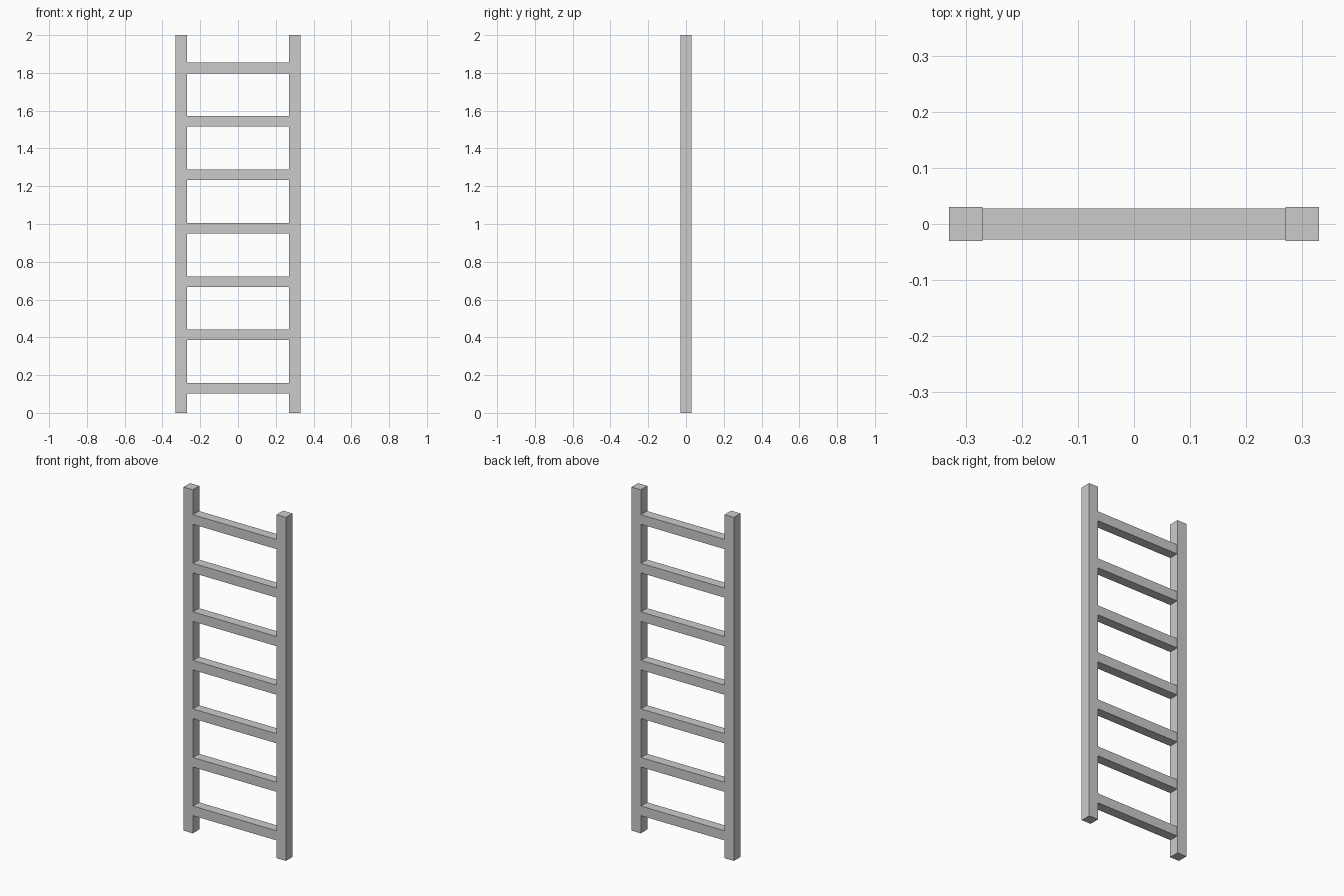
import bpy

if "Cube" in bpy.data.objects:
    bpy.data.objects.remove(bpy.data.objects["Cube"])


def box(name, centre, size):
    bpy.ops.mesh.primitive_cube_add(size=1, location=centre)
    obj = bpy.context.object
    obj.name = name
    obj.scale = size
    bpy.ops.object.transform_apply(location=False, rotation=False, scale=True)
    return obj


HEIGHT = 2.0
RAIL = 0.06
RAIL_X = 0.30
RUNG = 0.056
RUNG_COUNT = 7
FIRST_Z, LAST_Z = 0.13, 1.826

# Upright side rails
for side, sx in (("left", -1), ("right", 1)):
    box(f"{side}_rail", (sx * RAIL_X, 0, HEIGHT / 2), (RAIL, RAIL, HEIGHT))

# Evenly spaced rungs, butted against the inner rail faces
step = (LAST_Z - FIRST_Z) / (RUNG_COUNT - 1)
for i in range(RUNG_COUNT):
    box(f"rung_{i + 1}", (0, 0, FIRST_Z + i * step),
        (2 * RAIL_X - RAIL, RUNG, RUNG))
